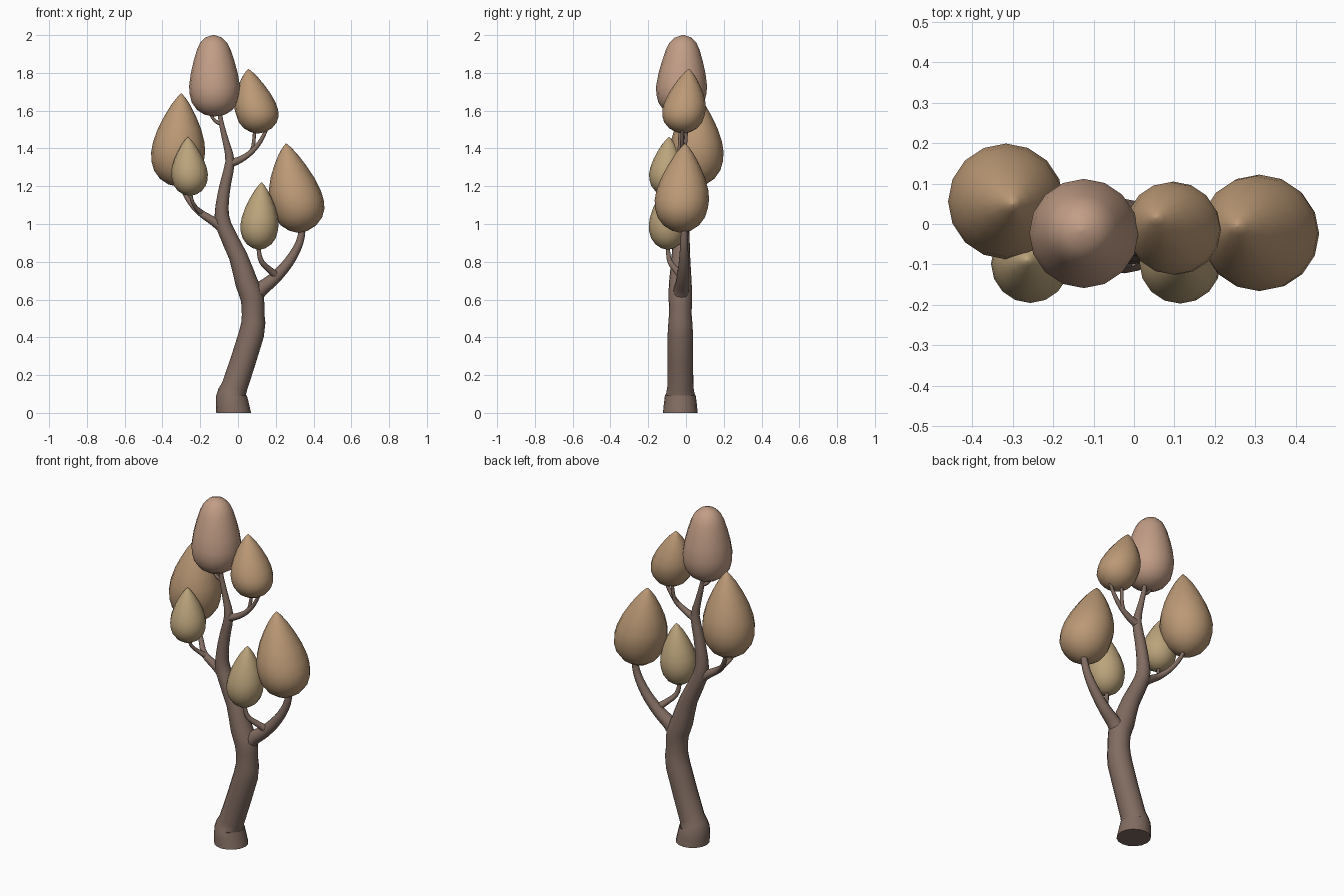
import bpy, bmesh, math
from mathutils import Vector

if "Cube" in bpy.data.objects:
    bpy.data.objects.remove(bpy.data.objects["Cube"])


def material(name, rgb):
    m = bpy.data.materials.new(name)
    m.diffuse_color = (*rgb, 1)
    m.use_nodes = True
    m.node_tree.nodes["Principled BSDF"].inputs["Base Color"].default_value = m.diffuse_color
    return m


BARK = material("bark", (0.22, 0.15, 0.12))
ORANGE = material("orange_leaf", (0.50, 0.32, 0.18))
PINK = material("pink_leaf", (0.54, 0.34, 0.24))
PALE = material("pale_leaf", (0.50, 0.37, 0.20))


def finish(name, bm, mat, angle):
    bmesh.ops.recalc_face_normals(bm, faces=bm.faces)
    me = bpy.data.meshes.new(name)
    bm.to_mesh(me)
    bm.free()
    ob = bpy.data.objects.new(name, me)
    bpy.context.collection.objects.link(ob)
    me.materials.append(mat)
    bpy.ops.object.select_all(action='DESELECT')
    ob.select_set(True)
    bpy.context.view_layer.objects.active = ob
    bpy.ops.object.shade_smooth_by_angle(angle=math.radians(angle))
    return ob


def skin(bm, rings):
    for a, b in zip(rings, rings[1:]):
        n = len(a)
        for i in range(n):
            bm.faces.new((a[i], a[(i + 1) % n], b[(i + 1) % n], b[i]))
    bm.faces.new(rings[0][::-1])
    bm.faces.new(rings[-1])


def smooth_path(pts, steps):
    # Catmull-Rom through (x, y, z, radius) points
    p = [Vector(q) for q in pts]
    p = [2 * p[0] - p[1]] + p + [2 * p[-1] - p[-2]]
    out = []
    for i in range(1, len(p) - 2):
        a, b, c, d = p[i - 1:i + 3]
        for k in range(steps):
            t = k / steps
            out.append(0.5 * (2 * b + (c - a) * t + (2 * a - 5 * b + 4 * c - d) * t * t
                              + (3 * b - a - 3 * c + d) * t ** 3))
    return out + [p[-2]]


def limb(name, pts, sides=12, steps=3, grounded=False):
    path = smooth_path(pts, steps)
    bm = bmesh.new()
    rings = []
    for i, q in enumerate(path):
        tan = (path[min(i + 1, len(path) - 1)] - path[max(i - 1, 0)]).to_3d().normalized()
        if grounded and i == 0:
            tan = Vector((0, 0, 1))
        u = Vector((0, 1, 0)).cross(tan).normalized()
        v = tan.cross(u)
        rings.append([bm.verts.new(q.to_3d() + q.w * (u * math.cos(a) + v * math.sin(a)))
                      for a in (2 * math.pi * k / sides for k in range(sides))])
    skin(bm, rings)
    return finish(name, bm, BARK, 50)


POINTED = [(0, .06), (.02, .34), (.08, .65), (.17, .87), (.27, .97), (.37, 1), (.48, .95),
           (.62, .80), (.76, .58), (.88, .35), (.96, .15), (1, .02)]
ROUNDED = [(0, .06), (.02, .40), (.08, .70), (.17, .90), (.27, .98), (.37, 1), (.53, .92),
           (.68, .80), (.82, .66), (.91, .52), (.97, .32), (1, .04)]


def leaf(name, x, y, z0, z1, r, apex, mat, profile=POINTED, sides=16):
    # teardrop crown whose upper part leans towards the apex
    bm = bmesh.new()
    rings = []
    for t, w in profile:
        s = max(0, (t - .25) / .75)
        cx, cy = x + (apex[0] - x) * s, y + (apex[1] - y) * s
        rings.append([bm.verts.new((cx + r * w * math.cos(a), cy + r * w * math.sin(a),
                                    z0 + t * (z1 - z0)))
                      for a in (2 * math.pi * k / sides for k in range(sides))])
    skin(bm, rings)
    return finish(name, bm, mat, 60)


# trunk
limb("trunk", [(-.023, -.03, 0, .092), (-.035, -.03, .09, .082), (-.018, -.03, .14, .069),
               (.072, -.03, .42, .067), (.08, -.03, .52, .060), (.075, -.03, .61, .062),
               (.045, -.03, .69, .060), (0, -.027, .83, .049), (-.075, -.025, .99, .042),
               (-.085, -.025, 1.09, .035), (-.065, -.025, 1.22, .029), (-.042, -.025, 1.33, .025),
               (-.06, -.025, 1.42, .018), (-.09, -.025, 1.54, .013), (-.1, -.025, 1.63, .010)],
     sides=16, steps=2, grounded=True)

# branches and twigs
LIMBS = {
    "right_branch": [(.07, -.03, .60, .052), (.12, -.025, .655, .040), (.19, -.018, .71, .033),
                     (.27, -.012, .80, .027), (.325, -.01, .90, .021), (.345, -.01, 1.0, .016)],
    "right_twig": [(.21, -.018, .72, .024), (.17, -.05, .755, .017), (.125, -.085, .80, .014),
                   (.11, -.095, .86, .011), (.11, -.095, .92, .009)],
    "left_branch": [(-.075, -.025, .98, .034), (-.13, -.027, 1.015, .024), (-.20, -.025, 1.06, .018),
                    (-.25, .015, 1.11, .014), (-.29, .045, 1.18, .012), (-.31, .055, 1.25, .009)],
    "left_twig": [(-.19, -.027, 1.055, .015), (-.225, -.06, 1.09, .011),
                  (-.245, -.09, 1.13, .009), (-.255, -.1, 1.20, .008)],
    "upper_branch": [(-.045, -.025, 1.32, .024), (.01, -.025, 1.34, .018), (.07, -.022, 1.38, .014),
                     (.12, -.02, 1.44, .011), (.16, -.02, 1.52, .008)],
    "upper_twig": [(.06, -.02, 1.37, .014), (.08, -.005, 1.41, .010), (.09, .005, 1.52, .008)],
    "crown_twig": [(-.085, -.025, 1.53, .012), (-.12, -.03, 1.545, .009), (-.16, -.035, 1.60, .007)],
}
for name, pts in LIMBS.items():
    limb(name, pts, sides=10)

# leaf crowns
leaf("top_crown", -.123, -.025, 1.57, 2.0, .135, (-.13, -.015), PINK, ROUNDED)
leaf("upper_right_crown", .105, -.015, 1.48, 1.82, .115, (.055, .015), ORANGE)
leaf("left_crown", -.32, .057, 1.20, 1.69, .143, (-.30, .05), ORANGE)
leaf("small_left_crown", -.255, -.10, 1.15, 1.46, .097, (-.265, -.09), PALE)
leaf("right_crown", .32, -.025, .955, 1.425, .144, (.255, -.005), ORANGE)
leaf("small_right_crown", .112, -.097, .865, 1.22, .101, (.125, -.09), PALE)
